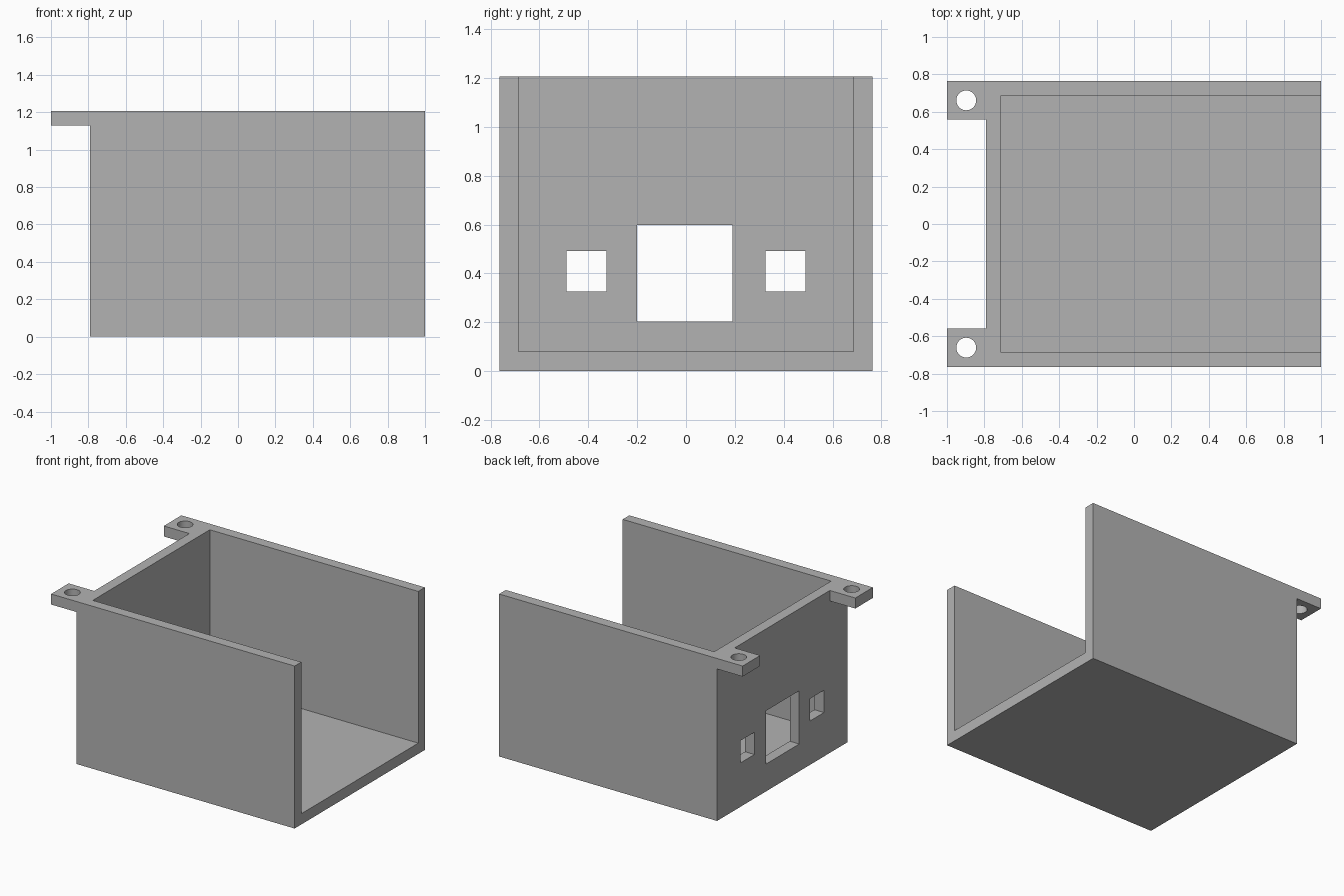
import bpy
import bmesh
from mathutils import Vector

default_cube = bpy.data.objects.get("Cube")
if default_cube:
    bpy.data.objects.remove(default_cube, do_unlink=True)

# Main dimensions
HALF_X, HALF_Y, HEIGHT = 1.0, 0.764, 1.206
WALL = 0.078
BACK_X = -0.79        # outer face of the wall with the openings
TAB_INNER_Y = 0.558   # inner edge of the mounting tabs
OVER = 0.2            # how far cutters reach past the solid

grey = bpy.data.materials.new("plain_grey")
grey.use_nodes = True
colour = (0.45, 0.45, 0.45, 1)
grey.diffuse_color = colour
grey.node_tree.nodes["Principled BSDF"].inputs["Base Color"].default_value = colour


def make_object(name, bm):
    mesh = bpy.data.meshes.new(name)
    bm.to_mesh(mesh)
    bm.free()
    obj = bpy.data.objects.new(name, mesh)
    bpy.context.collection.objects.link(obj)
    mesh.materials.append(grey)
    return obj


def box(name, low, high):
    """Box between two opposite corners."""
    low, high = Vector(low), Vector(high)
    bm = bmesh.new()
    bmesh.ops.create_cube(bm, size=1)
    bmesh.ops.scale(bm, vec=high - low, verts=bm.verts)
    bmesh.ops.translate(bm, vec=(low + high) / 2, verts=bm.verts)
    return make_object(name, bm)


def upright_cylinder(name, centre, radius, depth):
    bm = bmesh.new()
    bmesh.ops.create_cone(bm, cap_ends=True, segments=48,
                          radius1=radius, radius2=radius, depth=depth)
    bmesh.ops.translate(bm, vec=centre, verts=bm.verts)
    return make_object(name, bm)


def cut(target, cutter):
    """Subtract the cutter from the target, then discard it."""
    cutter.hide_render = True
    mod = target.modifiers.new("cut", 'BOOLEAN')
    mod.operation = 'DIFFERENCE'
    mod.solver = 'EXACT'
    mod.object = cutter
    bpy.context.view_layer.objects.active = target
    bpy.ops.object.modifier_apply(modifier=mod.name)
    bpy.data.objects.remove(cutter, do_unlink=True)


case = box("open_case", (-HALF_X, -HALF_Y, 0), (HALF_X, HALF_Y, HEIGHT))

# Space below the tabs and the gap between them
cut(case, box("below_tabs", (-HALF_X - OVER, -HALF_Y - OVER, -OVER),
              (BACK_X, HALF_Y + OVER, HEIGHT - WALL)))
cut(case, box("between_tabs", (-HALF_X - OVER, -TAB_INNER_Y, HEIGHT / 2),
              (BACK_X, TAB_INNER_Y, HEIGHT + OVER)))

# Inside, open at the top and at one end
inside_y = HALF_Y - WALL
cut(case, box("inside", (BACK_X + WALL, -inside_y, WALL + 0.002),
              (HALF_X + OVER, inside_y, HEIGHT + OVER)))

# Openings through the end wall: y range and z range
openings = {
    "main_opening": (-0.2, 0.19, 0.203, 0.598),
    "left_opening": (0.326, 0.49, 0.326, 0.491),
    "right_opening": (-0.49, -0.326, 0.326, 0.491),
}
for name, (y0, y1, z0, z1) in openings.items():
    cut(case, box(name, (BACK_X - OVER, y0, z0), (BACK_X + OVER, y1, z1)))

# Screw holes in both tabs
for side in (-1, 1):
    cut(case, upright_cylinder("screw_hole", (-0.897, side * 0.661, HEIGHT), 0.053, 0.4))

# Smooth hole walls, crisp edges elsewhere
bpy.ops.object.select_all(action='DESELECT')
case.select_set(True)
bpy.context.view_layer.objects.active = case
bpy.ops.object.shade_smooth_by_angle(angle=0.5)
